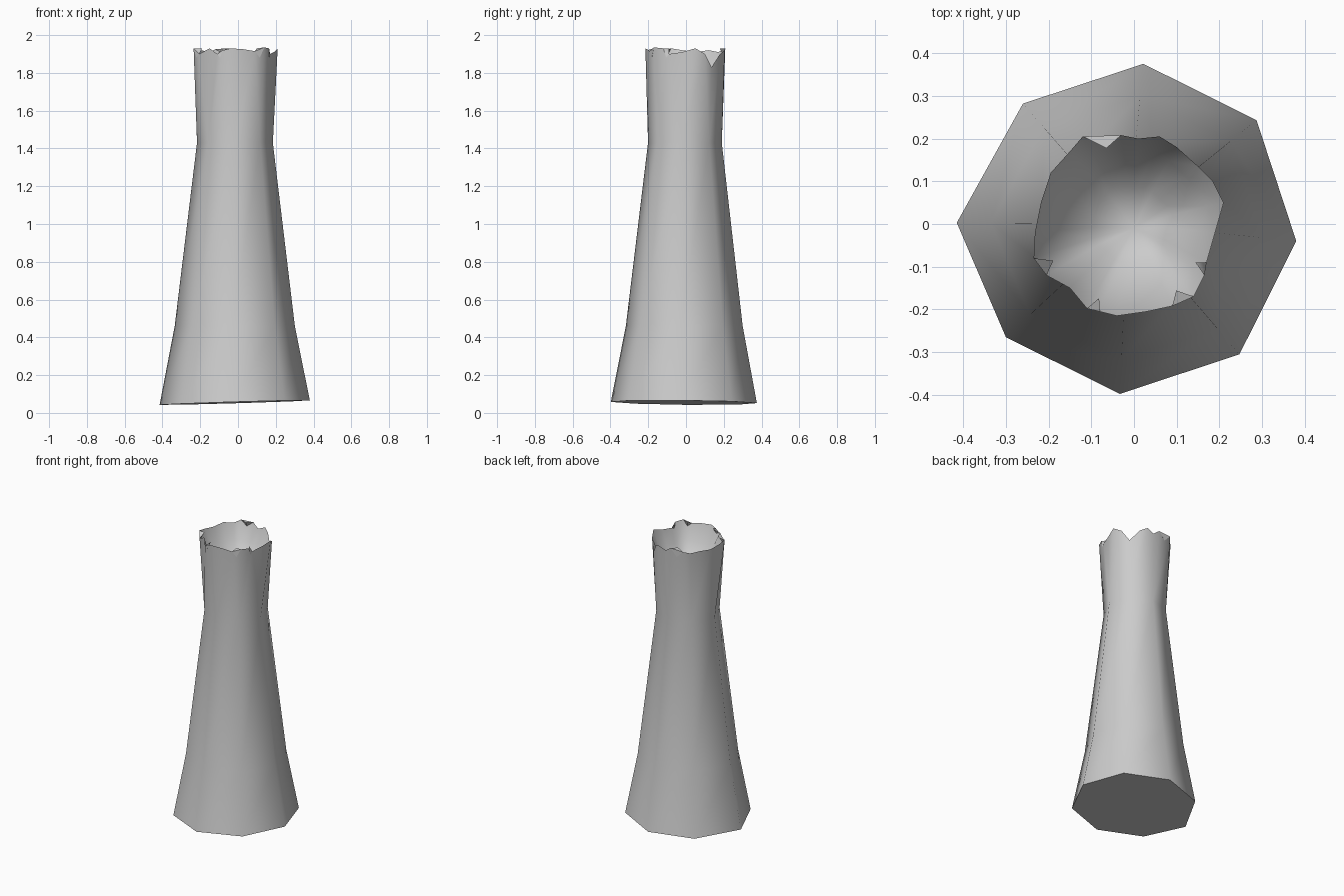
import bpy, bmesh
from mathutils import Vector

if "Cube" in bpy.data.objects:
    bpy.data.objects.remove(bpy.data.objects["Cube"])

# Octagonal base outline, counter-clockwise from the right
BASE = [(0.38, -0.04), (0.287, 0.243), (0.022, 0.375), (-0.26, 0.282),
        (-0.415, 0.003), (-0.3, -0.265), (-0.033, -0.398), (0.247, -0.305)]

# Splintered rim, three points for each trunk side
RIM = [(0.19, -0.02, 1.91), (0.21, 0.05, 1.93), (0.185, 0.10, 1.90),
       (0.15, 0.135, 1.83), (0.10, 0.18, 1.90), (0.06, 0.205, 1.92),
       (0.01, 0.20, 1.90), (-0.03, 0.208, 1.93), (-0.12, 0.205, 1.925),
       (-0.15, 0.17, 1.91), (-0.195, 0.12, 1.92), (-0.218, 0.05, 1.91),
       (-0.232, -0.02, 1.92), (-0.235, -0.08, 1.93), (-0.205, -0.12, 1.90),
       (-0.15, -0.15, 1.93), (-0.11, -0.198, 1.90), (-0.08, -0.205, 1.92),
       (-0.04, -0.215, 1.93), (0.03, -0.205, 1.925), (0.09, -0.192, 1.915),
       (0.14, -0.17, 1.935), (0.165, -0.12, 1.93), (0.17, -0.09, 1.90)]


def make_object(name, bm):
    bmesh.ops.recalc_face_normals(bm, faces=bm.faces)
    mesh = bpy.data.meshes.new(name)
    bm.to_mesh(mesh)
    bm.free()
    obj = bpy.data.objects.new(name, mesh)
    bpy.context.collection.objects.link(obj)
    bpy.ops.object.select_all(action='DESELECT')
    obj.select_set(True)
    bpy.context.view_layer.objects.active = obj
    bpy.ops.object.shade_smooth_by_angle(angle=1.0)
    return obj


def bridge(bm, a, b):
    n = len(a)
    for i in range(n):
        j = (i + 1) % n
        bm.faces.new((a[i], a[j], b[j], b[i]))


# Flared trunk with a slightly tilted foot and hollow broken top
bm = bmesh.new()
rings = [[bm.verts.new((x, y, 0.055 + 0.03 * x - 0.01 * y)) for x, y in BASE]]
for scale, z in [(0.8, 0.46), (0.505, 1.43)]:
    rings.append([bm.verts.new((x * scale - 0.015 * (1 - scale), y * scale, z))
                  for x, y in BASE])
bm.faces.new(rings[0][::-1])
for lower, upper in zip(rings, rings[1:]):
    bridge(bm, lower, upper)

# Each side widens into three splinter points
rim = [bm.verts.new(p) for p in RIM]
top = rings[-1]
for i in range(8):
    j = (i + 1) % 8
    a, b, c, d = [rim[(3 * i + k) % 24] for k in range(4)]
    bm.faces.new((top[i], b, a))
    bm.faces.new((top[i], top[j], c, b))
    bm.faces.new((top[j], d, c))

# Sunken bowl inside the rim
previous = rim
for scale, z in [(0.82, 1.81), (0.42, 1.71)]:
    ring = [bm.verts.new((x * scale, y * scale, z)) for x, y, _ in RIM]
    bridge(bm, previous, ring)
    previous = ring
centre = bm.verts.new((0, -0.01, 1.67))
for i in range(24):
    bm.faces.new((previous[i], previous[(i + 1) % 24], centre))
make_object("broken_trunk", bm)

# Loose bark splinters along the rim
bm = bmesh.new()
for i in (7, 13, 16, 20, 22):
    a, b = Vector(RIM[i]), Vector(RIM[(i + 1) % 24])
    mid = (a + b) / 2
    inward = Vector((mid.x * 0.86, mid.y * 0.86, 1.93))
    low = Vector((mid.x, mid.y, 1.88))
    v = [bm.verts.new(p) for p in (a, b, inward, low)]
    for f in ((0, 1, 2), (0, 3, 1), (0, 2, 3), (1, 3, 2)):
        bm.faces.new([v[k] for k in f])
make_object("rim_splinters", bm)
